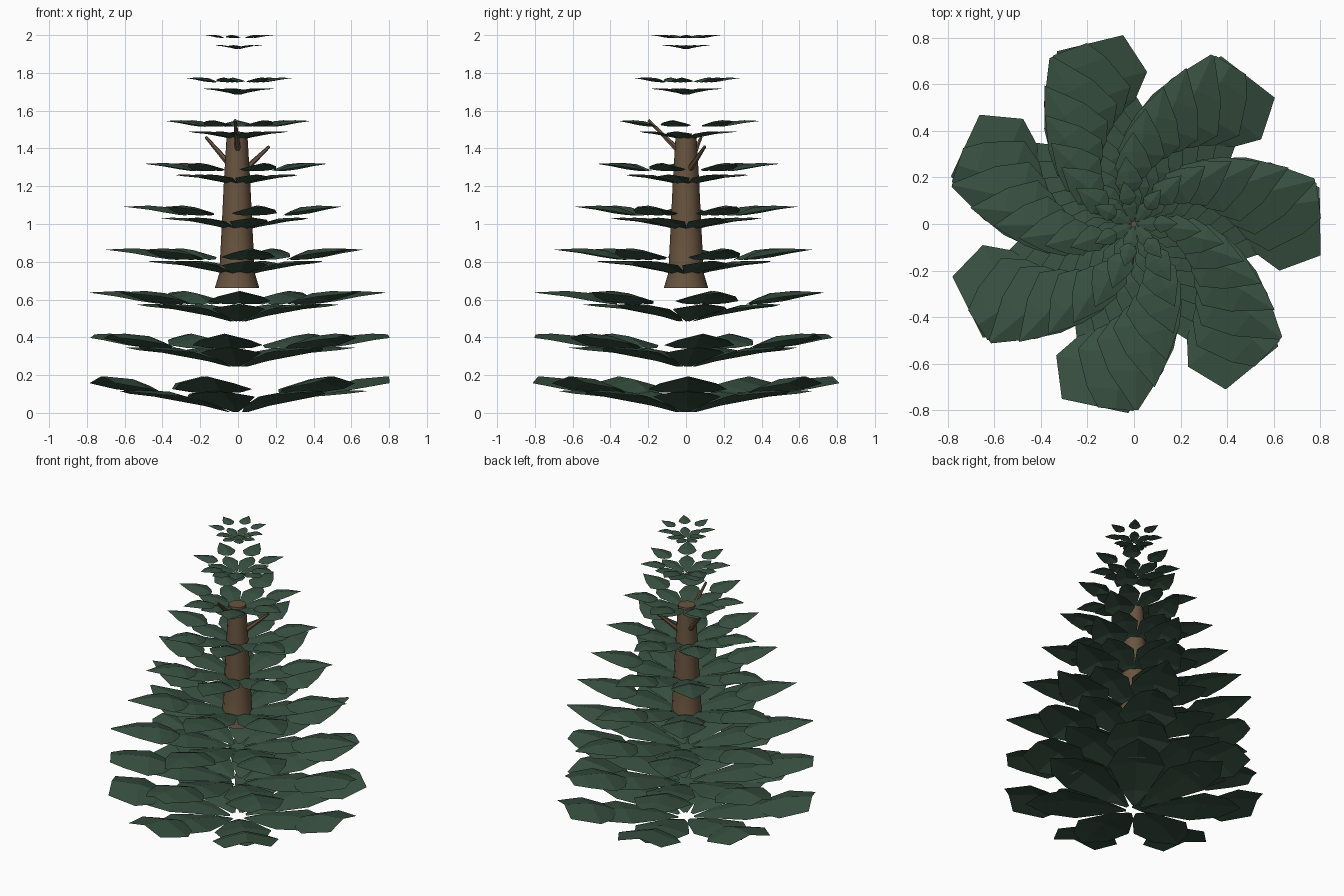
import bpy, bmesh, math
from mathutils import Vector, Matrix

cube = bpy.data.objects.get("Cube")
if cube:
    bpy.data.objects.remove(cube)


def material(name, colour):
    m = bpy.data.materials.new(name)
    m.use_nodes = True
    m.diffuse_color = (*colour, 1)
    m.node_tree.nodes["Principled BSDF"].inputs["Base Color"].default_value = (*colour, 1)
    return m


GREEN = material("needle green", (0.039, 0.080, 0.052))
BROWN = material("bark brown", (0.14, 0.088, 0.05))


def finish(bm, name, mat, smooth=False):
    me = bpy.data.meshes.new(name)
    bm.to_mesh(me)
    bm.free()
    me.materials.append(mat)
    ob = bpy.data.objects.new(name, me)
    bpy.context.collection.objects.link(ob)
    if smooth:
        bpy.ops.object.select_all(action="DESELECT")
        ob.select_set(True)
        bpy.context.view_layer.objects.active = ob
        bpy.ops.object.shade_smooth_by_angle(angle=math.radians(40))


# Frond outlines for a tier of size 1: (distance from trunk, half width, midrib height)
INNER = [(0.05, 0.012, 0), (0.16, 0.08, 0.043), (0.40, 0.175, 0.105),
         (0.57, 0.12, 0.112), (0.68, 0, 0.108)]
OUTER = [(0.45, 0.03, 0.055), (0.51, 0.13, 0.085), (0.61, 0.205, 0.12),
         (0.78, 0.145, 0.135), (1.0, 0, 0.125)]
REACH, LEAVES, TIERS = 0.8, 7, 9


def add_frond(bm, outline, size, base, droop, angle):
    """Creased frond: a raised midrib with drooping sides, cut off at the reach."""
    leaf = bmesh.new()
    rows = []
    for r, w, h in outline:
        z = base + h * size
        mid = leaf.verts.new((r * size, 0, z))
        sides = [leaf.verts.new((r * size, s * w * size, z - droop * w * size))
                 if w else mid for s in (-1, 1)]
        rows.append((sides[0], mid, sides[1]))
    for a, b in zip(rows, rows[1:]):
        for i in (0, 1):
            ring = [a[i], b[i], b[i + 1], a[i + 1]]
            leaf.faces.new(list(dict.fromkeys(ring)))
    bmesh.ops.bisect_plane(leaf, geom=leaf.verts[:] + leaf.edges[:] + leaf.faces[:],
                           plane_co=(REACH, 0, 0), plane_no=(1, 0, 0), clear_outer=True)
    leaf.transform(Matrix.Rotation(angle, 4, "Z"))
    tmp = bpy.data.meshes.new("frond_tmp")
    leaf.to_mesh(tmp)
    leaf.free()
    bm.from_mesh(tmp)
    bpy.data.meshes.remove(tmp)


# Tiers of fronds, shrinking and twisting upward
for k in range(TIERS):
    size = 1.02 - 0.104 * k
    z = 0.006 + 0.24 * k
    bm = bmesh.new()
    for i in range(LEAVES):
        angle = math.tau * i / LEAVES + math.radians(0.8 + 6.4 * k)
        add_frond(bm, INNER, size, z, 0.15, angle)
        add_frond(bm, OUTER, size, z + 0.05, 0.25, angle)
    finish(bm, f"frond_tier_{k + 1}", GREEN)


# Trunk: flared foot, long taper, flat top
def add_tube(bm, rings, sides):
    """Closed tube through (centre, radius) rings."""
    axis = (rings[-1][0] - rings[0][0]).normalized()
    turn = axis.to_track_quat("Z", "Y")
    loops = []
    for centre, radius in rings:
        loops.append([bm.verts.new(centre + turn @ Vector(
            (radius * math.cos(math.tau * j / sides), radius * math.sin(math.tau * j / sides), 0)))
            for j in range(sides)])
    for a, b in zip(loops, loops[1:]):
        for j in range(sides):
            n = (j + 1) % sides
            bm.faces.new((a[j], a[n], b[n], b[j]))
    bm.faces.new(loops[0][::-1])
    bm.faces.new(loops[-1])


PROFILE = [(0.66, 0.118), (0.74, 0.094), (0.97, 0.082), (1.22, 0.07), (1.47, 0.055)]
bm = bmesh.new()
add_tube(bm, [(Vector((-0.005, 0, z)), r) for z, r in PROFILE], 12)
finish(bm, "trunk", BROWN, True)

# Bare twigs near the trunk top
TWIGS = [((-0.04, 0.02, 1.31), (-0.17, 0.08, 1.46)),
         ((0.04, 0.02, 1.29), (0.165, 0.1, 1.41)),
         ((0, -0.03, 1.38), (-0.015, -0.2, 1.55))]
for n, (a, b) in enumerate(TWIGS):
    bm = bmesh.new()
    add_tube(bm, [(Vector(a), 0.017), (Vector(b), 0.008)], 6)
    finish(bm, f"twig_{n + 1}", BROWN, True)
